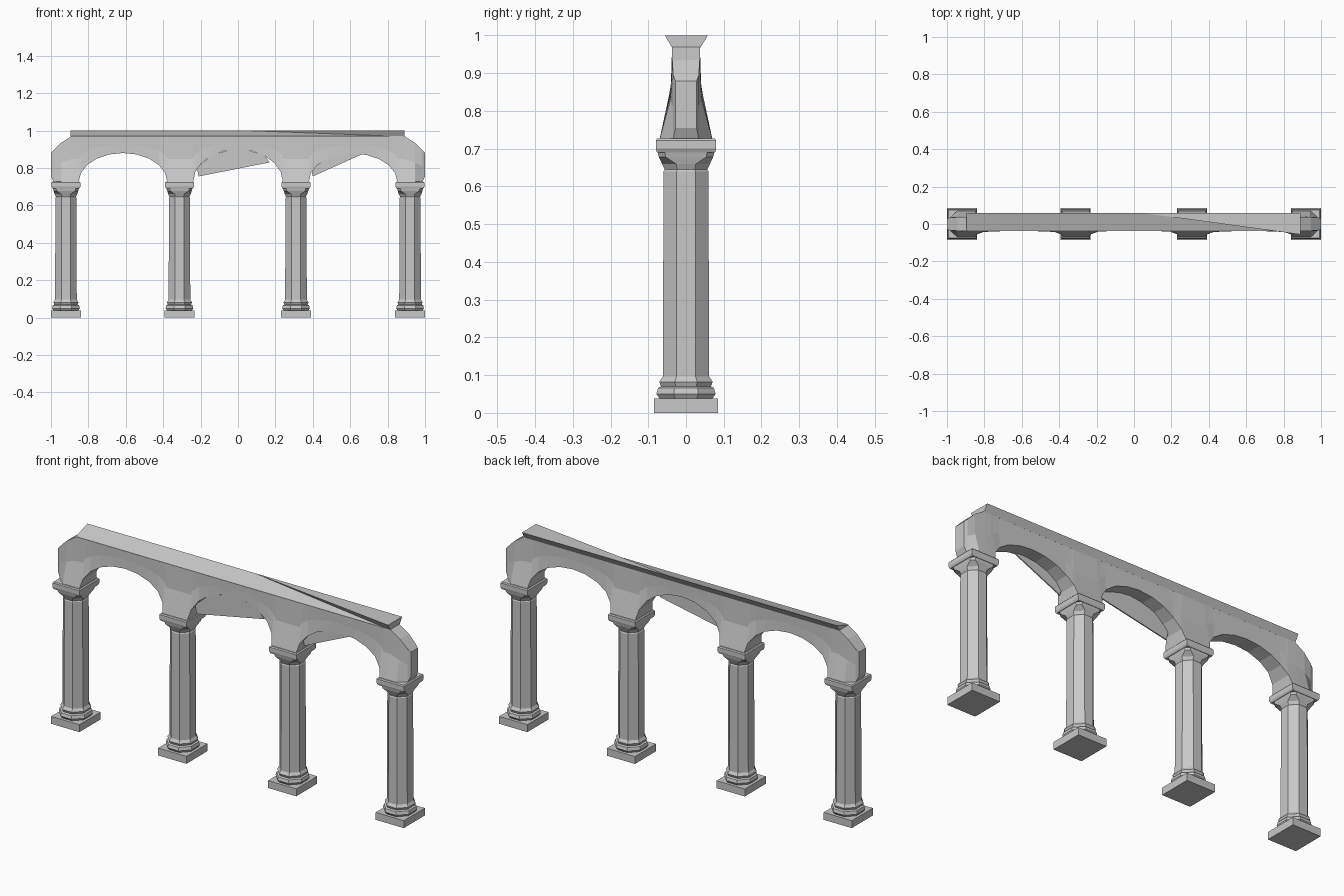
import bpy, bmesh, math

if "Cube" in bpy.data.objects:
    bpy.data.objects.remove(bpy.data.objects["Cube"])

stone = bpy.data.materials.new("grey_stone")
stone.diffuse_color = (0.58, 0.58, 0.58, 1)
stone.use_nodes = True
stone.node_tree.nodes["Principled BSDF"].inputs["Base Color"].default_value = stone.diffuse_color


def finish(bm, name):
    bmesh.ops.recalc_face_normals(bm, faces=bm.faces)
    me = bpy.data.meshes.new(name)
    bm.to_mesh(me)
    bm.free()
    me.materials.append(stone)
    ob = bpy.data.objects.new(name, me)
    bpy.context.collection.objects.link(ob)
    return ob


def loft(rings, name):
    """Skin a list of equal-length closed rings and cap both ends."""
    bm = bmesh.new()
    vs = [[bm.verts.new(p) for p in r] for r in rings]
    n = len(vs[0])
    for a, b in zip(vs, vs[1:]):
        for i in range(n):
            bm.faces.new((a[i], a[(i + 1) % n], b[(i + 1) % n], b[i]))
    bm.faces.new(vs[0])
    bm.faces.new(vs[-1])
    return finish(bm, name)


def square(cx, hx, hy, z):
    return [(cx - hx, -hy, z), (cx + hx, -hy, z), (cx + hx, hy, z), (cx - hx, hy, z)]


def octagon(cx, r, z, sy=1.06):
    c = math.cos(math.pi / 8)
    return [(cx + r / c * math.cos((i + .5) * math.pi / 4),
             sy * r / c * math.sin((i + .5) * math.pi / 4), z) for i in range(8)]


def octa_square(cx, hx, hy, z, k=0.75):
    """Square with chamfered corners, matching the octagon's vertex order."""
    pts = [(1, k), (k, 1), (-k, 1), (-1, k), (-1, -k), (-k, -1), (k, -1), (1, -k)]
    return [(cx + hx * a, hy * b, z) for a, b in pts]


# columns: plinth, moulded base with shaft and capital, abacus
for i, x in enumerate((-0.92, -0.313, 0.31, 0.92), 1):
    loft([square(x, .08, .085, 0), square(x, .08, .085, .038)], f"plinth_{i}")
    loft([octagon(x, .066, .038), octagon(x, .074, .05), octagon(x, .07, .066),
          octagon(x, .062, .07), octagon(x, .067, .082), octagon(x, .058, .096),
          octagon(x, .056, .64), octagon(x, .053, .645), octagon(x, .06, .66),
          octa_square(x, .066, .072, .678), octa_square(x, .07, .075, .692)],
         f"column_shaft_{i}")
    loft([square(x, .072, .077, .69), square(x, .077, .08, .70),
          square(x, .077, .08, .722), square(x, .072, .076, .727)], f"abacus_{i}")

# arcade wall: vertical sections along x, thicker towards the springing points
SPRING, TOP = .725, .97


def half_thickness(z):
    stops = [(.725, .07), (.82, .042), (.90, .036), (.98, .037)]
    for (z0, h0), (z1, h1) in zip(stops, stops[1:]):
        if z <= z1:
            return h0 + (h1 - h0) * (z - z0) / (z1 - z0)
    return .037


def section(x, zb, zt, h=None):
    zs = (zb, (zb + zt) / 2, zt)
    hs = [h or half_thickness(z) for z in zs]
    return ([(x, -b, z) for b, z in zip(hs, zs)] +
            [(x, b, z) for b, z in zip(hs[::-1], zs[::-1])])


arches = [(-.615, .237, .155), (0, .24, .175), (.615, .237, .152)]
rings = [section(-1, .755, .88, .028), section(-.985, SPRING, .895, .034),
         section(-.945, SPRING, .935), section(-.89, SPRING, TOP)]
for cx, w, h in arches:
    for k in range(11):
        a = math.pi * k / 10
        rings.append(section(cx - w * math.cos(a), SPRING + h * math.sin(a), TOP))
rings += [section(.89, SPRING, TOP), section(.945, SPRING, .935),
          section(.985, SPRING, .895, .034), section(1, .755, .88, .028)]
loft(rings, "arcade_wall")

# slabs that partly close the upper middle and right arches
for name, outline in (
        ("middle_arch_infill", [(-.21, .755), (.17, .83), (.14, .87), (0, .91), (-.14, .87), (-.22, .80)]),
        ("right_arch_infill", [(.40, .755), (.66, .872), (.615, .885), (.48, .86), (.39, .80)])):
    loft([[(x, y, z) for x, z in outline] for y in (-.034, -.028)], name)

# cornice: flared at the back, top sloping down to the front, flat at the right end
bm = bmesh.new()
A, M, B, C, D, E, F, G = [bm.verts.new(p) for p in (
    (-.895, .058, 1), (.05, .058, 1), (.89, .058, 1), (.89, -.056, 1),
    (-.895, -.037, .968), (.89, -.037, .968), (-.895, .037, .966), (.89, .037, .966))]
for f in ((M, C, B), (A, D, M), (D, E, M), (E, C, M), (A, F, D), (E, G, B, C),
          (A, M, B, G, F), (D, F, G, E)):
    bm.faces.new(f)
finish(bm, "cornice")
